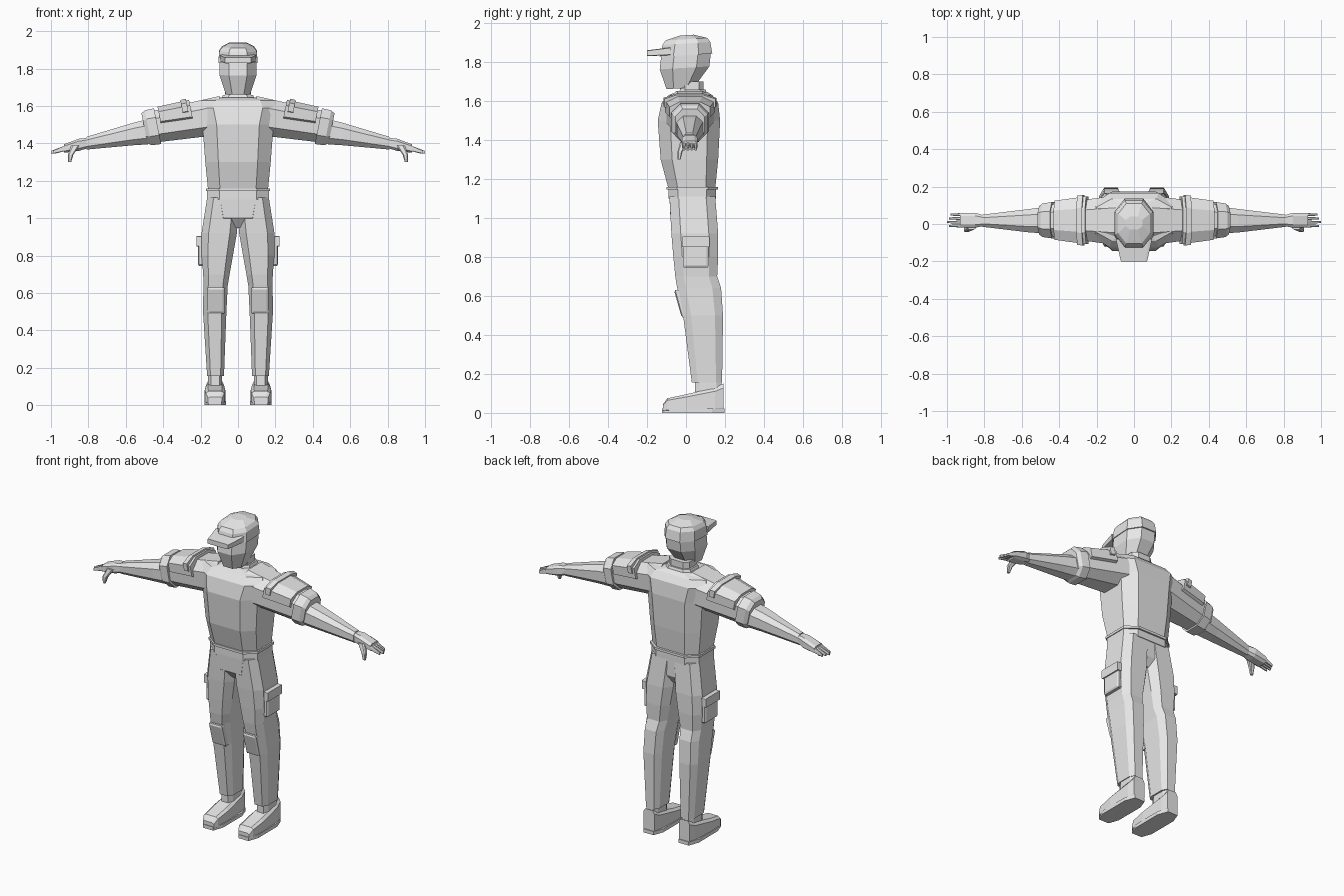
import bpy
import bmesh
from mathutils import Vector

default_cube = bpy.data.objects.get("Cube")
if default_cube:
    bpy.data.objects.remove(default_cube, do_unlink=True)

# Single plain grey material
grey = bpy.data.materials.new("plain grey")
grey.use_nodes = True
grey.diffuse_color = (.8, .8, .8, 1)
grey.node_tree.nodes["Principled BSDF"].inputs["Base Color"].default_value = grey.diffuse_color


def octagon(low_a, high_a, low_b, high_b, corner):
    """Chamfered rectangle as (a, b, signed distance from its middle along b)."""
    half_a, half_b = (high_a - low_a) / 2, (high_b - low_b) / 2
    outline = [(1, -corner), (1, corner), (corner, 1), (-corner, 1)]
    outline += [(-u, -v) for u, v in outline]
    return [(low_a + half_a * (1 + u), low_b + half_b * (1 + v), half_b * v) for u, v in outline]


def level(z, outer, front, back, inner=None, corner=.6, tilt=0):
    """Horizontal section, symmetric about the middle unless inner is given."""
    inner = -outer if inner is None else inner
    return [Vector((x, y, z + tilt * d)) for x, y, d in octagon(inner, outer, front, back, corner)]


def arm_cut(x, front, back, bottom, top, corner=.6, lean=0):
    """Section facing sideways."""
    return [Vector((x + lean * d, y, z)) for y, z, d in octagon(front, back, bottom, top, corner)]


def front_cut(y, inner, outer, bottom, top, corner=.7, lean=0):
    """Section facing forwards."""
    return [Vector((x, y + lean * d, z)) for x, z, d in octagon(inner, outer, bottom, top, corner)]


def loft(name, *sections, mirrored=False):
    """Skin the sections into one closed, flat-shaded solid."""
    bm = bmesh.new()
    rings = [[bm.verts.new(point) for point in section] for section in sections]
    for lower, upper in zip(rings, rings[1:]):
        for i, vert in enumerate(lower):
            bm.faces.new((lower[i - 1], vert, upper[i], upper[i - 1]))
    bm.faces.new(rings[0])
    bm.faces.new(rings[-1])
    bmesh.ops.recalc_face_normals(bm, faces=bm.faces)
    mesh = bpy.data.meshes.new(name)
    bm.to_mesh(mesh)
    bm.free()
    mesh.materials.append(grey)
    obj = bpy.data.objects.new(name, mesh)
    bpy.context.collection.objects.link(obj)
    if mirrored:
        mirror = obj.modifiers.new("mirror", "MIRROR")
        mirror.use_mirror_merge = False


def pair(name, *sections):
    loft(name, *sections, mirrored=True)


# Shirt, hem, belt and hips
loft("shirt",
     level(z=1.15, outer=.16, front=-.09, back=.15),
     level(z=1.3, outer=.175, front=-.13, back=.165),
     level(z=1.5, outer=.19, front=-.145, back=.175),
     level(z=1.59, outer=.22, front=-.125, back=.165),
     level(z=1.63, outer=.2, front=-.09, back=.135),
     level(z=1.645, outer=.1, front=-.05, back=.11))
loft("shirt_hem", *[level(z=z, outer=.17, front=-.1, back=.165) for z in (1.145, 1.16)])
loft("belt", *[level(z=z, outer=.165, front=-.09, back=.155) for z in (1.1, 1.15)])
loft("hips",
     level(z=.95, outer=.06, front=-.04, back=.12),
     level(z=1, outer=.13, front=-.08, back=.15),
     level(z=1.11, outer=.16, front=-.085, back=.15))

# Neck and collar
loft("neck", *[level(z=z, outer=.07, front=-.03, back=.09) for z in (1.6, 1.7)])
loft("collar",
     level(z=1.62, outer=.095, front=-.045, back=.115),
     level(z=1.66, outer=.08, front=-.03, back=.1))


# Head, cap and visor
def skull(z, outer, front, back):
    return level(z, outer, front, back, corner=.48, tilt=.06)


loft("head",
     skull(z=1.665, outer=.065, front=-.1, back=.04),
     skull(z=1.77, outer=.1, front=-.135, back=.12),
     skull(z=1.86, outer=.1, front=-.125, back=.13))
loft("cap",
     skull(z=1.835, outer=.105, front=-.135, back=.135),
     skull(z=1.895, outer=.1, front=-.12, back=.125),
     skull(z=1.917, outer=.085, front=-.105, back=.11),
     skull(z=1.938, outer=.045, front=-.03, back=.04))
loft("cap_visor",
     front_cut(y=-.2, inner=-.07, outer=.07, bottom=1.83, top=1.86, corner=.85),
     front_cut(y=-.08, inner=-.097, outer=.097, bottom=1.835, top=1.875, corner=.85))


# Sleeves taper steadily; cuffs and pads are the same section grown outwards
def sleeve_cut(x, grow=0, lift=0):
    half_depth = .145 - .14 * x + grow
    bottom, top = 1.46 - .12 * x - grow + lift, 1.67 - .22 * x + grow
    return arm_cut(x, .02 - half_depth, .02 + half_depth, bottom, top, corner=.5, lean=.2)


pair("sleeves", sleeve_cut(x=.08), sleeve_cut(x=.48))
pair("sleeve_cuffs", sleeve_cut(x=.43, grow=.012), sleeve_cut(x=.48, grow=.012), sleeve_cut(x=.5))
pair("shoulder_pads", *[sleeve_cut(x, grow=.018, lift=.1) for x in (.25, .42)])
pair("shoulder_ridges", *[sleeve_cut(x, grow=.028, lift=.15) for x in (.27, .3)])

# Forearms and palms
pair("forearms",
     arm_cut(x=.48, front=-.05, back=.09, bottom=1.395, top=1.53, corner=.5),
     arm_cut(x=.56, front=-.045, back=.08, bottom=1.39, top=1.51, corner=.5),
     arm_cut(x=.81, front=-.015, back=.05, bottom=1.367, top=1.435, corner=.5))
pair("palms",
     arm_cut(x=.8, front=-.01, back=.045, bottom=1.375, top=1.43),
     arm_cut(x=.85, front=-.02, back=.06, bottom=1.36, top=1.425),
     arm_cut(x=.93, front=-.02, back=.06, bottom=1.35, top=1.395))

# Four fingers and a drooping thumb
for index, (finger, tip) in enumerate((("fore", .99), ("middle", 1), ("ring", .99), ("little", .98))):
    y = (index - .5) * .02
    pair(finger + "_fingers",
         arm_cut(x=.92, front=y - .009, back=y + .009, bottom=1.36, top=1.39),
         arm_cut(x=tip, front=y - .005, back=y + .005, bottom=1.345, top=1.36))
pair("thumbs",
     level(z=1.3, inner=.892, outer=.908, front=-.043, back=-.028),
     level(z=1.34, inner=.88, outer=.91, front=-.043, back=-.018),
     level(z=1.39, inner=.845, outer=.89, front=-.03, back=.01))

# Trouser legs
pair("trouser_legs",
     level(z=.155, inner=.075, outer=.165, front=.03, back=.185),
     level(z=.5, inner=.062, outer=.187, front=-.015, back=.19),
     level(z=.64, inner=.055, outer=.185, front=-.045, back=.18),
     level(z=.7, inner=.045, outer=.186, front=-.055, back=.16),
     level(z=.8, inner=.027, outer=.195, front=-.065, back=.165),
     level(z=.92, inner=.006, outer=.195, front=-.075, back=.165),
     level(z=1.11, inner=-.01, outer=.165, front=-.085, back=.15))


# Knee pads follow the slope of the shin
def pad_cut(y, inset=0):
    return front_cut(y, .072 + inset, .163 - inset, .49 + inset, .63 - inset, corner=.92, lean=-.28)


pair("knee_pads", pad_cut(y=-.042, inset=.01), pad_cut(y=-.036), pad_cut(y=-.01))


# Thigh pockets with flaps
def pocket_cut(x, inset=0):
    return arm_cut(x, inset - .015, .115 - inset, .745 + inset, .9 - inset, corner=.92)


pair("thigh_pockets", pocket_cut(x=.17), pocket_cut(x=.208), pocket_cut(x=.214, inset=.01))
pair("pocket_flaps",
     *[arm_cut(x, front=-.02, back=.12, bottom=.85, top=.905, corner=.92) for x in (.17, .222)])

# Ankles, shoes and soles
pair("ankles", *[level(z, inner=.085, outer=.16, front=.045, back=.183) for z in (.06, .17)])
pair("shoes",
     front_cut(y=-.118, inner=.085, outer=.16, bottom=.005, top=.045),
     front_cut(y=-.095, inner=.073, outer=.172, bottom=.005, top=.075),
     front_cut(y=0, inner=.068, outer=.178, bottom=.005, top=.095),
     front_cut(y=.15, inner=.076, outer=.17, bottom=.005, top=.13),
     front_cut(y=.192, inner=.085, outer=.16, bottom=.005, top=.15))
pair("soles", *[level(z, inner=.064, outer=.18, front=-.122, back=.197) for z in (0, .022)])
